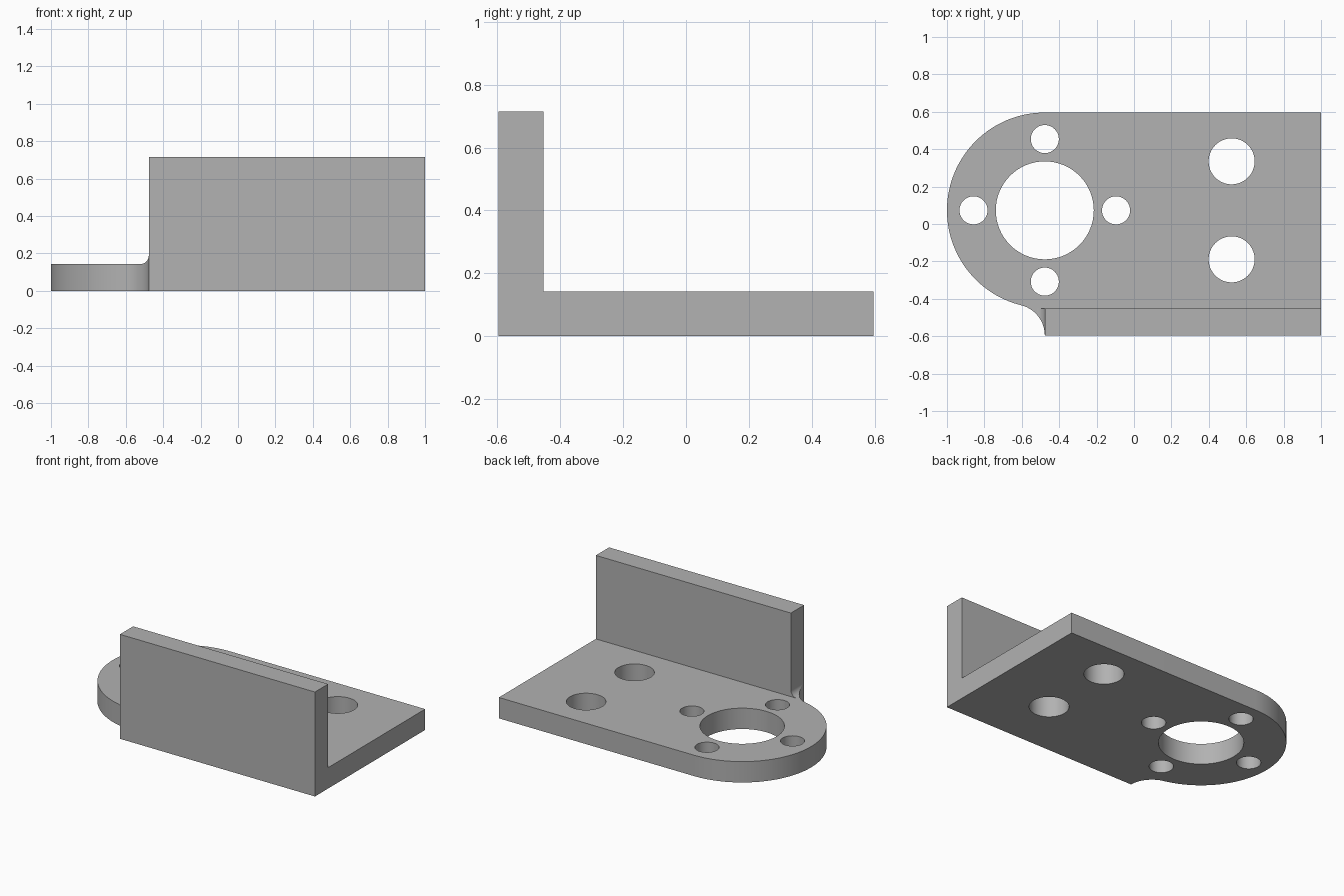
import bpy, bmesh, math

cube = bpy.data.objects.get("Cube")
if cube:
    bpy.data.objects.remove(cube, do_unlink=True)

# Key dimensions
FRONT, BACK, RIGHT = -0.596, 0.596, 1.0
THICK, HEIGHT = 0.143, 0.715
WALL_BACK = -0.453
HUB_X, HUB_Y, HUB_R = -0.477, 0.073, 0.523
# Concave corner tangent to the round end and to the wall end
NECK_R = ((HUB_Y - FRONT) ** 2 - HUB_R ** 2) / (2 * HUB_R)
NECK_X = HUB_X - NECK_R
FILLET_R = 0.045

grey = bpy.data.materials.new("plain grey")
grey.use_nodes = True
colour = (0.445, 0.445, 0.445, 1)
grey.diffuse_color = colour
grey.node_tree.nodes["Principled BSDF"].inputs["Base Color"].default_value = colour


def arc(cx, cy, r, start, end, steps):
    return [(cx + r * math.cos(start + (end - start) * i / steps),
             cy + r * math.sin(start + (end - start) * i / steps))
            for i in range(steps + 1)]


def finish(name, bm):
    bmesh.ops.recalc_face_normals(bm, faces=bm.faces)
    mesh = bpy.data.meshes.new(name)
    bm.to_mesh(mesh)
    bm.free()
    mesh.materials.append(grey)
    obj = bpy.data.objects.new(name, mesh)
    bpy.context.collection.objects.link(obj)
    return obj


def prism(name, outline, z0, z1):
    bm = bmesh.new()
    face = bm.faces.new([bm.verts.new((x, y, z0)) for x, y in outline])
    top = bmesh.ops.extrude_face_region(bm, geom=[face])["geom"]
    verts = [v for v in top if isinstance(v, bmesh.types.BMVert)]
    bmesh.ops.translate(bm, verts=verts, vec=(0, 0, z1 - z0))
    return finish(name, bm)


def select(obj):
    bpy.ops.object.select_all(action="DESELECT")
    obj.select_set(True)
    bpy.context.view_layer.objects.active = obj


def combine(target, other, operation):
    mod = target.modifiers.new(operation.lower(), "BOOLEAN")
    mod.object, mod.operation, mod.solver = other, operation, "EXACT"
    select(target)
    bpy.ops.object.modifier_apply(modifier=mod.name)
    bpy.data.objects.remove(other, do_unlink=True)


# Base plate with round end and concave neck
join = math.atan2(HUB_Y - FRONT, HUB_X - NECK_X)
outline = [(RIGHT, FRONT), (RIGHT, BACK)]
outline += arc(HUB_X, HUB_Y, HUB_R, math.pi / 2, math.pi + join, 64)
outline += arc(NECK_X, FRONT, NECK_R, join, 0, 20)[1:]
bracket = prism("angle_bracket", outline, 0, THICK)

# Upright wall along the front edge
wall = prism("upright_wall", [(HUB_X, FRONT), (RIGHT, FRONT),
                              (RIGHT, WALL_BACK), (HUB_X, WALL_BACK)], 0, HEIGHT)
combine(bracket, wall, "UNION")

# Centre bore, four bolt holes around it and two mounting holes
holes = [(HUB_X, HUB_Y, 0.262)]
for i in range(4):
    a = i * math.pi / 2
    holes.append((HUB_X + 0.381 * math.cos(a), HUB_Y + 0.381 * math.sin(a), 0.075))
holes += [(0.522, HUB_Y + side * 0.262, 0.123) for side in (-1, 1)]
for x, y, r in holes:
    cutter = prism("hole_cutter", arc(x, y, r, 0, math.tau, 64)[:-1], -0.1, 0.3)
    cutter.hide_render = True
    combine(bracket, cutter, "DIFFERENCE")

# Small fillet where the wall end meets the plate, trimmed by the neck
bm = bmesh.new()
rows, steps = [], 10
for i in range(16):
    a = i / 15 * math.asin((WALL_BACK - FRONT) / NECK_R)
    y = FRONT + NECK_R * math.sin(a)
    x0 = max(HUB_X - FILLET_R, NECK_X + NECK_R * math.cos(a))
    row = [bm.verts.new((x0, y, THICK))]
    for j in range(steps + 1):
        x = x0 + (HUB_X - x0) * math.sin(j / steps * math.pi / 2)
        d = x - (HUB_X - FILLET_R)
        z = THICK + FILLET_R - math.sqrt(max(0, FILLET_R ** 2 - d ** 2))
        row.append(bm.verts.new((x, y, z)))
    row.append(bm.verts.new((HUB_X, y, THICK)))
    rows.append(row)
for a, b in zip(rows, rows[1:]):
    for j in range(len(a) - 1):
        bm.faces.new((a[j], a[j + 1], b[j + 1], b[j]))
bm.faces.new(rows[-1])
bmesh.ops.remove_doubles(bm, verts=bm.verts, dist=0.0002)
fillet = finish("wall_end_fillet", bm)

for obj in (bracket, fillet):
    select(obj)
    bpy.ops.object.shade_smooth_by_angle(angle=math.radians(30))
